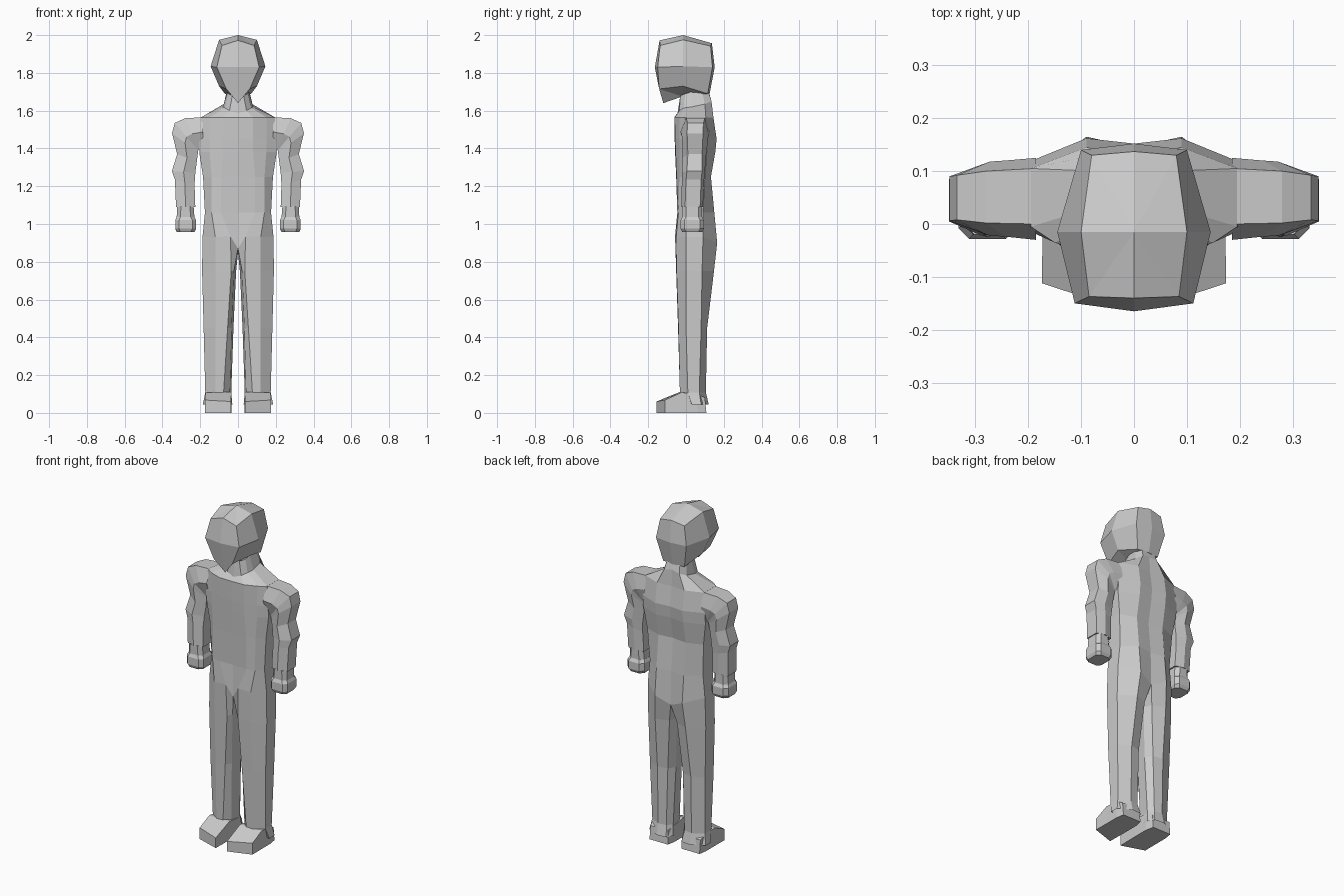
import bpy, bmesh

grey = bpy.data.materials.new("plain_grey")
grey.diffuse_color = (0.6, 0.6, 0.6, 1)


def finish(name, bm, mirror):
    """Turn a bmesh into a flat shaded object, optionally mirrored in x."""
    bmesh.ops.remove_doubles(bm, verts=bm.verts, dist=0.0005)
    bmesh.ops.recalc_face_normals(bm, faces=bm.faces)
    me = bpy.data.meshes.new(name)
    bm.to_mesh(me)
    bm.free()
    me.materials.append(grey)
    ob = bpy.data.objects.new(name, me)
    bpy.context.collection.objects.link(ob)
    if mirror:
        ob.modifiers.new("mirror", 'MIRROR').use_clip = False
    return ob


def loft(name, rings, start=None, end=None, mirror=False):
    """Skin closed rings; start/end: None = open, 'flat' = one face, point = fan."""
    bm = bmesh.new()
    rows = [[bm.verts.new(p) for p in r] for r in rings]
    n = len(rows[0])
    for a, b in zip(rows, rows[1:]):
        for i in range(n):
            j = (i + 1) % n
            bm.faces.new((a[i], a[j], b[j], b[i]))
    for cap, row in ((start, rows[0]), (end, rows[-1])):
        if cap == 'flat':
            bm.faces.new(row)
        elif cap:
            c = bm.verts.new(cap)
            for i in range(n):
                bm.faces.new((row[i], row[(i + 1) % n], c))
    return finish(name, bm, mirror)


def full(half):
    """Mirror a half ring (front centre round to back centre) into a full ring."""
    return half + [(-x, y, z) for x, y, z in half[-2:0:-1]]


def level(z, pts):
    return [(x, y, z) for x, y in pts]


# Head: faceted block with pointed chin
loft("head", [full(r) for r in (
    [(0, -.14, 1.972), (.085, -.137, 1.945), (.1, -.015, 1.975), (.08, .13, 1.942), (0, .137, 1.957)],
    [(0, -.165, 1.83), (.112, -.15, 1.83), (.145, -.015, 1.835), (.1, .14, 1.83), (0, .152, 1.83)],
    [(0, -.12, 1.64), (.062, -.142, 1.715), (.1, -.015, 1.73), (.07, .115, 1.69), (0, .125, 1.69)],
)], start=(0, -.015, 2.0), end=(0, -.02, 1.675))

# Neck and torso share the collar ring, torso and legs share the hip ring
collar = [(0, -.045, 1.585), (.045, -.035, 1.6), (.07, -.01, 1.615), (.08, .03, 1.62),
          (.075, .1, 1.635), (.05, .135, 1.65), (0, .13, 1.66)]
hip = [(0, -.045, .87), (.04, -.058, .935), (.12, -.052, .93), (.188, 0, .93),
       (.188, .09, .93), (.09, .165, .9), (0, .145, .86)]
loft("neck", [full(r) for r in (
    collar,
    [(0, -.03, 1.68), (.03, -.03, 1.68), (.052, -.005, 1.69), (.056, .03, 1.7),
     (.056, .08, 1.72), (.04, .112, 1.72), (0, .115, 1.72)],
)])
loft("torso", [full(r) for r in (
    collar,
    level(1.565, [(0, -.062), (.08, -.06), (.15, -.035), (.195, -.005), (.195, .105), (.09, .145), (0, .135)]),
    level(1.45, [(0, -.06), (.08, -.058), (.15, -.035), (.205, -.01), (.205, .115), (.09, .162), (0, .152)]),
    level(1.38, [(0, -.058), (.08, -.055), (.15, -.035), (.205, -.005), (.205, .11), (.09, .155), (0, .145)]),
    level(1.25, [(0, -.052), (.09, -.05), (.14, -.035), (.185, 0), (.185, .1), (.09, .132), (0, .122)]),
    level(1.06, [(0, -.046), (.09, -.046), (.14, -.04), (.175, 0), (.175, .09), (.09, .15), (0, .14)]),
    hip,
)])

# Legs: eight-sided, starting from the hip ring and the crotch seam
loft("leg", [
    hip[1:] + [(0, .04, .85), hip[0]],
    level(.75, [(.036, -.052), (.12, -.05), (.19, 0), (.19, .085), (.1, .148), (.025, .12), (.01, .07), (.022, -.02)]),
    level(.45, [(.055, -.042), (.12, -.04), (.182, 0), (.182, .08), (.11, .112), (.05, .1), (.024, .06), (.034, -.01)]),
    level(.1, [(.077, -.032), (.12, -.032), (.173, .01), (.173, .07), (.11, .105), (.06, .1), (.036, .07), (.043, 0)]),
], end='flat', mirror=True)

# Trouser hem flaring behind the ankle
loft("trouser_hem", [
    level(.11, [(.173, .01), (.173, .07), (.11, .105), (.06, .1), (.036, .07), (.043, 0)]),
    level(.045, [(.186, .03), (.186, .08), (.11, .12), (.05, .115), (.03, .08), (.035, .03)]),
], mirror=True)

# Shoes: wedge with slanted toe
loft("shoe", [
    [(.045, .108, 0), (.165, .108, 0), (.165, .1, .08), (.045, .1, .08)],
    [(.035, .06, 0), (.173, .06, 0), (.173, .06, .1), (.035, .06, .1)],
    [(.035, -.03, 0), (.173, -.03, 0), (.173, -.025, .108), (.035, -.03, .112)],
    [(.037, -.157, 0), (.174, -.112, 0), (.174, -.112, .068), (.037, -.157, .06)],
], start='flat', end='flat', mirror=True)


def arm_ring(xo, zo, xi, zi, o0, o1, m0, m1):
    """Six-sided ring: outer edge, middle ridge and inner edge."""
    xm, zm = (xo + xi) / 2, (zo + zi) / 2
    return [(xo, o0, zo), (xo, o1, zo), (xm, m1, zm), (xi, o1, zi), (xi, o0, zi), (xm, m0, zm)]


# Arms: bent from the shoulder down to the wrist
loft("arm", [arm_ring(*r) for r in (
    (.185, 1.565, .185, 1.41, 0, .105, -.03, .125),
    (.28, 1.56, .205, 1.395, .002, .1, -.024, .12),
    (.335, 1.535, .21, 1.39, .008, .092, -.022, .118),
    (.349, 1.48, .212, 1.38, .006, .09, -.02, .115),
    (.322, 1.37, .218, 1.33, .01, .085, -.018, .105),
    (.35, 1.28, .226, 1.27, .005, .085, -.022, .1),
    (.334, 1.235, .23, 1.21, 0, .08, -.022, .095),
    (.328, 1.09, .226, 1.09, -.005, .075, -.025, .09),
)], end='flat', mirror=True)


def oval(z, x0, x1, y0, y1, c):
    """Rectangle with cut corners."""
    return level(z, [(x0 + c, y0), (x1 - c, y0), (x1, y0 + c), (x1, y1 - c),
                     (x1 - c, y1), (x0 + c, y1), (x0, y1 - c), (x0, y0 + c)])


# Cuffs and block hands
loft("cuff", [oval(1.095, .235, .322, -.02, .085, .02), oval(1.03, .23, .325, -.02, .085, .02)],
     start='flat', end='flat', mirror=True)
loft("hand", [oval(1.038, .23, .324, -.02, .085, .02), oval(1.02, .222, .332, -.028, .095, .02),
              oval(.975, .222, .332, -.028, .095, .02), oval(.957, .23, .324, -.02, .085, .02)],
     start='flat', end='flat', mirror=True)
